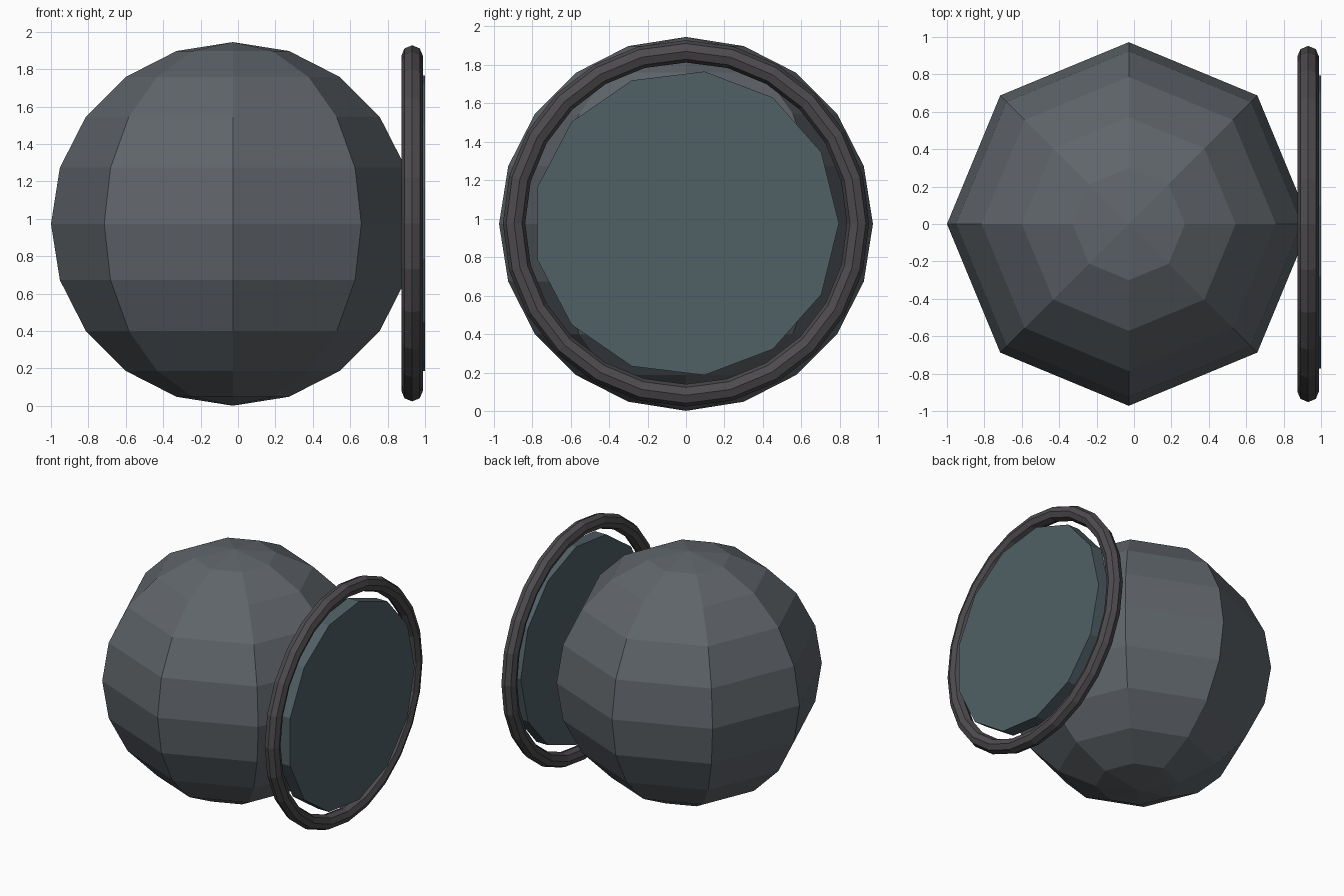
import bpy
from math import radians

if "Cube" in bpy.data.objects:
    bpy.data.objects.remove(bpy.data.objects["Cube"])

CZ = 0.973  # common centre height


def finish(name, color):
    ob = bpy.context.object
    ob.name = name
    mat = bpy.data.materials.new(name + "_paint")
    mat.diffuse_color = (*color, 1)
    mat.use_nodes = True
    mat.node_tree.nodes["Principled BSDF"].inputs["Base Color"].default_value = mat.diffuse_color
    ob.data.materials.append(mat)
    bpy.ops.object.shade_flat()
    return ob


# Low-poly ball body
bpy.ops.mesh.primitive_uv_sphere_add(segments=8, ring_count=10, radius=0.972,
                                     location=(-0.028, 0, CZ))
finish("ball_body", (0.115, 0.13, 0.145))

# Ring standing upright at the right side
bpy.ops.mesh.primitive_torus_add(major_segments=24, minor_segments=8,
                                 major_radius=0.894, minor_radius=0.058,
                                 location=(0.931, 0, CZ + 0.003),
                                 rotation=(0, radians(90), 0))
finish("rim_ring", (0.075, 0.07, 0.075))

# Thirteen-sided plate inside the ring
bpy.ops.mesh.primitive_cylinder_add(vertices=13, radius=0.795, depth=0.1,
                                    location=(0.95, 0, CZ + 0.003),
                                    rotation=(0, radians(90), 0))
finish("lens_plate", (0.08, 0.115, 0.13))
